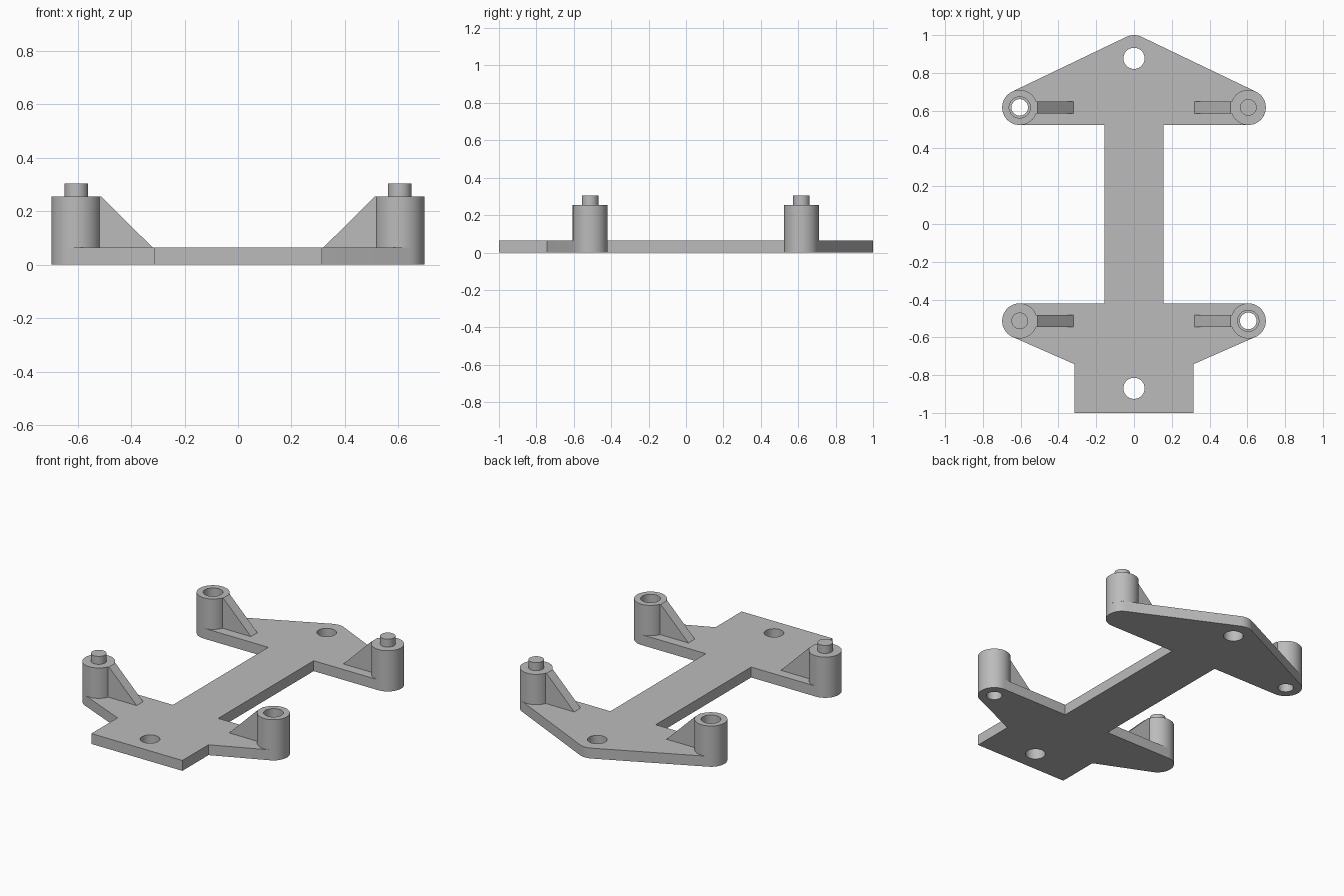
import bpy, bmesh
from math import cos, sin, radians, pi
from mathutils import Matrix, Vector

if "Cube" in bpy.data.objects:
    bpy.data.objects.remove(bpy.data.objects["Cube"])

PLATE, POST_TOP, PEG_TOP = 0.065, 0.255, 0.305
POST_R, PEG_R, BORE_R, MOUNT_R = 0.093, 0.044, 0.056, 0.056
POST_X, BACK_Y, FRONT_Y = 0.605, 0.617, -0.513

grey = bpy.data.materials.new("grey plastic")
grey.use_nodes = True
colour = (0.5, 0.5, 0.5, 1)
grey.diffuse_color = colour
grey.node_tree.nodes["Principled BSDF"].inputs["Base Color"].default_value = colour


def finish(name, bm):
    bmesh.ops.recalc_face_normals(bm, faces=bm.faces)
    mesh = bpy.data.meshes.new(name)
    bm.to_mesh(mesh)
    bm.free()
    mesh.materials.append(grey)
    obj = bpy.data.objects.new(name, mesh)
    bpy.context.collection.objects.link(obj)
    bpy.ops.object.select_all(action='DESELECT')
    obj.select_set(True)
    bpy.context.view_layer.objects.active = obj
    bpy.ops.object.shade_smooth_by_angle(angle=radians(30))
    return obj


def arc(x, y, r, start, end, steps):
    angles = [radians(start + (end - start) * i / steps) for i in range(steps + 1)]
    return [(x + r * cos(a), y + r * sin(a)) for a in angles]


def extrude_loops(name, loops, height):
    """Fill an outline with holes and give it thickness."""
    bm = bmesh.new()
    for loop in loops:
        verts = [bm.verts.new((x, y, 0)) for x, y in loop]
        for a, b in zip(verts, verts[1:] + verts[:1]):
            bm.edges.new((a, b))
    bmesh.ops.triangle_fill(bm, edges=bm.edges[:], use_beauty=True, normal=(0, 0, 1))
    out = bmesh.ops.extrude_face_region(bm, geom=bm.faces[:], use_keep_orig=True)
    top = [v for v in out["geom"] if isinstance(v, bmesh.types.BMVert)]
    bmesh.ops.translate(bm, verts=top, vec=(0, 0, height))
    return finish(name, bm)


def lathe(name, profile, x, y):
    """Turn a radius/height profile about a vertical axis."""
    bm = bmesh.new()
    verts = [bm.verts.new((r, 0, z)) for r, z in profile]
    edges = [bm.edges.new(pair) for pair in zip(verts, verts[1:])]
    bmesh.ops.spin(bm, geom=verts + edges, cent=(0, 0, 0), axis=(0, 0, 1),
                   angle=2 * pi, steps=48, use_merge=True)
    bmesh.ops.remove_doubles(bm, verts=bm.verts, dist=1e-5)
    bmesh.ops.translate(bm, verts=bm.verts, vec=(x, y, 0))
    return finish(name, bm)


# Base plate: right-hand outline from front to back, then mirrored
half = [(0.315, -1), (0.315, -0.742)]
half += arc(POST_X, FRONT_Y, POST_R, -66, 90, 20)
half += [(0.157, FRONT_Y + POST_R), (0.157, BACK_Y - POST_R)]
half += arc(POST_X, BACK_Y, POST_R, -90, 64.4, 20)
half += arc(0, 1 - POST_R, POST_R, 64.4, 88, 5)
outline = half + [(-x, y) for x, y in reversed(half)]


def hole(x, y, r):
    return arc(x, y, r, 0, 352.5, 47)


extrude_loops("base_plate", [
    outline,
    hole(0, 0.877, MOUNT_R), hole(0, -0.87, MOUNT_R),
    hole(-POST_X, BACK_Y, PEG_R), hole(POST_X, FRONT_Y, PEG_R)], PLATE)

# Posts: pegs and sockets on opposite diagonals
peg_post = [(POST_R, PLATE), (POST_R, POST_TOP), (PEG_R, POST_TOP),
            (PEG_R, PEG_TOP), (0, PEG_TOP)]
socket_post = [(POST_R, PLATE), (POST_R, POST_TOP), (BORE_R, POST_TOP),
               (BORE_R, POST_TOP - 0.06), (PEG_R, POST_TOP - 0.06), (PEG_R, PLATE)]

for end, y in (("front", FRONT_Y), ("back", BACK_Y)):
    for side, s in (("left", 1), ("right", -1)):
        socket = (end == "front") == (s == 1)
        kind = "socket" if socket else "peg"
        lathe(f"{end}_{side}_{kind}_post", socket_post if socket else peg_post,
              s * POST_X, y)

        # Triangular rib bracing the post
        bm = bmesh.new()
        corners = [(0.32, PLATE), (0.52, PLATE), (0.52, POST_TOP), (0.512, POST_TOP)]
        face = bm.faces.new([bm.verts.new((s * x, y - 0.032, z)) for x, z in corners])
        out = bmesh.ops.extrude_face_region(bm, geom=[face], use_keep_orig=True)
        moved = [v for v in out["geom"] if isinstance(v, bmesh.types.BMVert)]
        bmesh.ops.translate(bm, verts=moved, vec=(0, 0.064, 0))
        finish(f"{end}_{side}_rib", bm)
